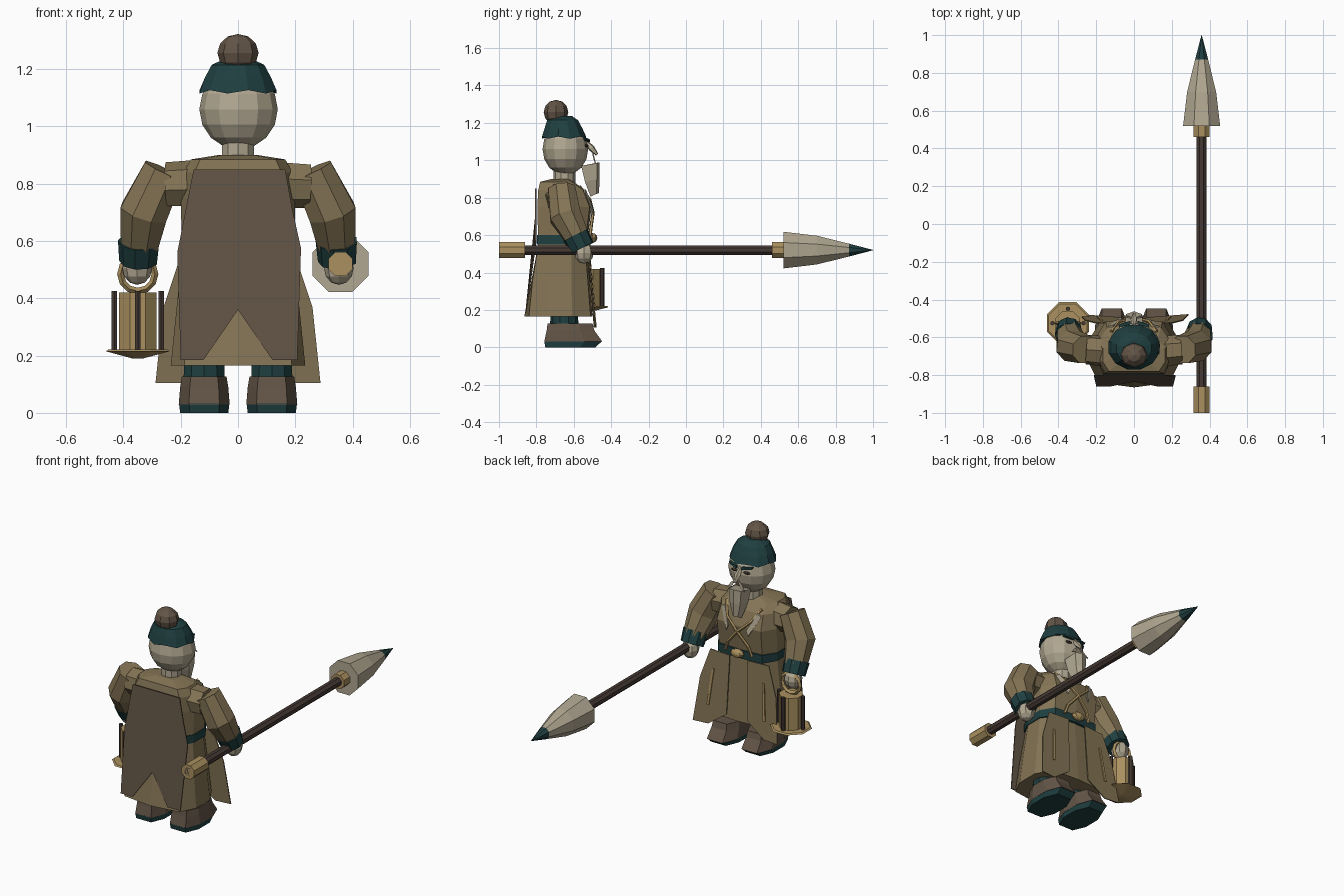
import bpy, bmesh, math
from mathutils import Vector, Matrix

if "Cube" in bpy.data.objects:
    bpy.data.objects.remove(bpy.data.objects["Cube"])


def mat(name, r, g, b):
    m = bpy.data.materials.new(name)
    m.diffuse_color = (r, g, b, 1)
    m.use_nodes = True
    m.node_tree.nodes["Principled BSDF"].inputs["Base Color"].default_value = m.diffuse_color
    return m


TAN = mat("tan cloth", .23, .175, .09)
BRASS = mat("brass", .40, .28, .115)
SKIN = mat("pale skin", .44, .39, .285)
TEAL = mat("dark teal", .014, .050, .052)
BROWN = mat("brown leather", .125, .09, .063)
WOOD = mat("dark wood", .060, .042, .035)


def finish(name, bm, m):
    bmesh.ops.recalc_face_normals(bm, faces=bm.faces)
    me = bpy.data.meshes.new(name)
    bm.to_mesh(me)
    bm.free()
    me.materials.append(m)
    ob = bpy.data.objects.new(name, me)
    bpy.context.collection.objects.link(ob)
    return ob


def loft(name, rings, m, caps=True):
    """Skin a list of equal-length point rings."""
    bm = bmesh.new()
    vs = [[bm.verts.new(p) for p in r] for r in rings]
    n = len(vs[0])
    for a, b in zip(vs, vs[1:]):
        for i in range(n):
            j = (i + 1) % n
            bm.faces.new((a[i], a[j], b[j], b[i]))
    if caps:
        bm.faces.new(vs[0])
        bm.faces.new(vs[-1])
    return finish(name, bm, m)


def tube(name, path, m, sides=8, caps=True):
    """Tube along (x, y, z, radius) points."""
    ps = [Vector(p[:3]) for p in path]
    rings = []
    for i, p in enumerate(ps):
        t = ps[min(i + 1, len(ps) - 1)] - ps[max(i - 1, 0)]
        ref = Vector((0, 1, 0)) if abs(t.normalized().y) < .8 else Vector((0, 0, 1))
        u = t.cross(ref).normalized()
        v = t.cross(u).normalized()
        ring = []
        for k in range(sides):
            a = 2 * math.pi * (k + .5) / sides
            ring.append(p + path[i][3] * (math.cos(a) * u + math.sin(a) * v))
        rings.append(ring)
    return loft(name, rings, m, caps)


def ball(name, c, s, m, seg=10, rings=7):
    bm = bmesh.new()
    bmesh.ops.create_uvsphere(bm, u_segments=seg, v_segments=rings, radius=1,
                              matrix=Matrix.Translation(c) @ Matrix.Diagonal((*s, 1)))
    return finish(name, bm, m)


def plate(name, pts, m, thick=.006):
    """Thin sheet from a polygon outline, thickened along y."""
    front = [(x, y + thick / 2, z) for x, y, z in pts]
    back = [(x, y - thick / 2, z) for x, y, z in pts]
    return loft(name, [back, front], m)


def body_ring(z, w, back, front, ridge=0):
    d = front - back
    half = [(.8 * w, back), (w, back + .28 * d), (w, back + .68 * d), (.75 * w, front - .01)]
    pts = [(0, back - ridge)] + half + [(0, front)] + [(-x, y) for x, y in reversed(half)]
    return [(x, y, z) for x, y in pts]


def side(s, pts):
    return [(s * p[0], *p[1:]) for p in pts]


# Robe: skirt, torso, belt
loft("skirt", [body_ring(.165, .235, -.84, -.50, .025), body_ring(.36, .215, -.82, -.515, .006),
               body_ring(.55, .195, -.79, -.53)], TAN)
loft("torso", [body_ring(.55, .195, -.79, -.53), body_ring(.75, .20, -.795, -.505),
               body_ring(.84, .19, -.79, -.54), body_ring(.885, .165, -.78, -.60),
               body_ring(.90, .07, -.72, -.62)], TAN)
loft("belt", [body_ring(z, .20, -.796, -.515) for z in (.55, .60)], TEAL)
tube("neck", [(0, -.65, .87, .058), (0, -.65, .95, .058)], SKIN, 10)

# Back panel with a notched hem
plate("back_panel", [(-.155, -.803, .85), (.165, -.803, .85), (.19, -.803, .71), (.22, -.803, .575),
                     (.207, -.856, .185), (.12, -.856, .185), (0, -.832, .36), (-.12, -.856, .185),
                     (-.20, -.856, .185), (-.212, -.803, .56)], BROWN)

# Head, cap and bun
ball("head", (.002, -.645, 1.06), (.137, .122, .14), SKIN, 12, 8)
loft("cap", [[(rx * math.cos(a), cy + ry * math.sin(a), z + .012 * lift * (k % 2))
              for k in range(12) for a in [2 * math.pi * (k + .5) / 12]]
             for z, rx, ry, cy, lift in ((1.115, .139, .122, -.652, 1), (1.17, .12, .105, -.655, 0),
                                         (1.215, .095, .085, -.66, 0), (1.238, .045, .05, -.66, 0))], TEAL)
ball("bun", (0, -.695, 1.257), (.072, .066, .066), BROWN, 8, 6)

# Face
tube("nose", [(0, -.535, 1.10, .010), (0, -.505, 1.065, .018), (0, -.475, 1.03, .008)], SKIN, 5)
beard = []
for z, w, back, front in ((.985, .052, -.56, -.462), (.90, .044, -.54, -.462), (.82, .022, -.51, -.465)):
    beard.append([(-w, back, z - .015), (w, back, z - .015), (w * .8, front - .015, z), (0, front, z + .005),
                  (-w * .8, front - .015, z)])
loft("beard", beard, SKIN)
for s, tag in ((1, "right"), (-1, "left")):
    plate(tag + "_brow", side(s, [(.018, -.520, 1.098), (.075, -.538, 1.108), (.08, -.54, 1.12),
                                  (.018, -.522, 1.112)]), TEAL, .016)
    ball(tag + "_eye", (s * .042, -.533, 1.078), (.022, .012, .008), WOOD, 8, 5)
    plate(tag + "_moustache", side(s, [(0, -.50, 1.045), (.035, -.495, 1.02), (.062, -.485, .985),
                                       (.03, -.49, 1.00)]), SKIN)

# Crossed cords, lapels, front flaps
for s, tag in ((1, "right"), (-1, "left")):
    tube(tag + "_cord", side(s, [(.12, -.57, .86, .009), (.08, -.515, .79, .009), (0, -.497, .72, .009),
                                 (-.07, -.508, .64, .009), (-.09, -.515, .58, .009)]), BRASS, 5)
    plate(tag + "_lapel", side(s, [(.11, -.54, .845), (.135, -.545, .825), (.075, -.50, .71),
                                   (.062, -.50, .74)]), SKIN, .009)
    plate(tag + "_front_flap", side(s, [(.06, -.515, .55), (.20, -.525, .55), (.26, -.51, .37),
                                        (.288, -.48, .105), (.19, -.49, .105), (.07, -.497, .19)]), TAN)
    plate(tag + "_flap_trim", side(s, [(.165, -.510, .44), (.178, -.510, .44), (.20, -.487, .22),
                                       (.185, -.487, .22)]), BRASS)
ball("belt_knot", (0, -.50, .585), (.045, .026, .026), BRASS, 8, 6)

# Arms and legs
for s, tag in ((1, "right"), (-1, "left")):
    tube(tag + "_shoulder", side(s, [(.12, -.675, .80, .085), (.25, -.665, .795, .08)]), TAN, 7)
    tube(tag + "_sleeve", side(s, [(.258, -.665, .847, .078), (.328, -.645, .70, .09),
                                   (.345, -.575, .575, .068)]), TAN, 8)
    tube(tag + "_cuff", side(s, [(.345, -.59, .60, .074), (.347, -.555, .53, .068)]), TEAL, 9)
    ball(tag + "_hand", (s * .352, -.545, .505), (.052, .052, .058), SKIN, 8, 6)
    tube(tag + "_leg", [(s * .118, -.65, .10, .076), (s * .118, -.655, .32, .07)], TEAL, 10)

    def foot(z, w, back, front):
        d = front - back
        half = [(.6 * w, back), (w, back + .3 * d), (w, back + .7 * d), (.6 * w, front)]
        return [(s * .118 + x, y, z) for x, y in half + [(-x, y) for x, y in reversed(half)]]
    loft(tag + "_sole", [foot(0, .084, -.752, -.485), foot(.032, .088, -.758, -.45)], TEAL)
    loft(tag + "_boot", [foot(.03, .089, -.758, -.447), foot(.09, .084, -.745, -.49),
                         foot(.127, .078, -.74, -.50)], BROWN)

# Spear held level in the right hand
X, Z = .358, .52
tube("spear_shaft", [(X, -.90, Z, .028), (X, .50, Z, .028)], WOOD, 8)
tube("spear_butt", [(X, -1, Z, .046), (X, -.86, Z, .046)], BRASS, 8)
tube("spear_butt_end", [(X, -1.0, Z, .028), (X, -.99, Z, .028)], WOOD, 8)
tube("spear_collar", [(X, .46, Z, .046), (X, .53, Z, .046)], BRASS, 8)
tube("spear_head", [(X, .52, Z, .106), (X, .70, Z, .083), (X, .875, Z, .036)], SKIN, 8)
tube("spear_tip", [(X, .872, Z, .037), (X, 1, Z, .001)], TEAL, 8)

# Lantern hanging from the left hand
LX, LY = -.35, -.525
tube("lantern_body", [(LX, LY, .215, .07), (LX, LY, .42, .07)], BRASS, 8)
tube("lantern_base", [(LX, LY, .19, .02), (LX, LY, .215, .12), (LX, LY, .222, .11)], BRASS, 8)
for k in range(4):
    a = k * math.pi / 2
    bx, by = LX + .082 * math.cos(a), LY + .076 * math.sin(a)
    tube("lantern_bar", [(bx, by, .21, .012), (bx, by, .425, .012)], WOOD, 6)
loft("lantern_ring", [[(LX + (.06 + .012 * math.cos(b)) * math.cos(a), LY + .012 * math.sin(b),
                        .485 + (.06 + .012 * math.cos(b)) * math.sin(a))
                       for b in [j * math.pi / 2 for j in range(4)]]
                      for a in [i * math.pi / 6 for i in range(13)]], BRASS, False)
